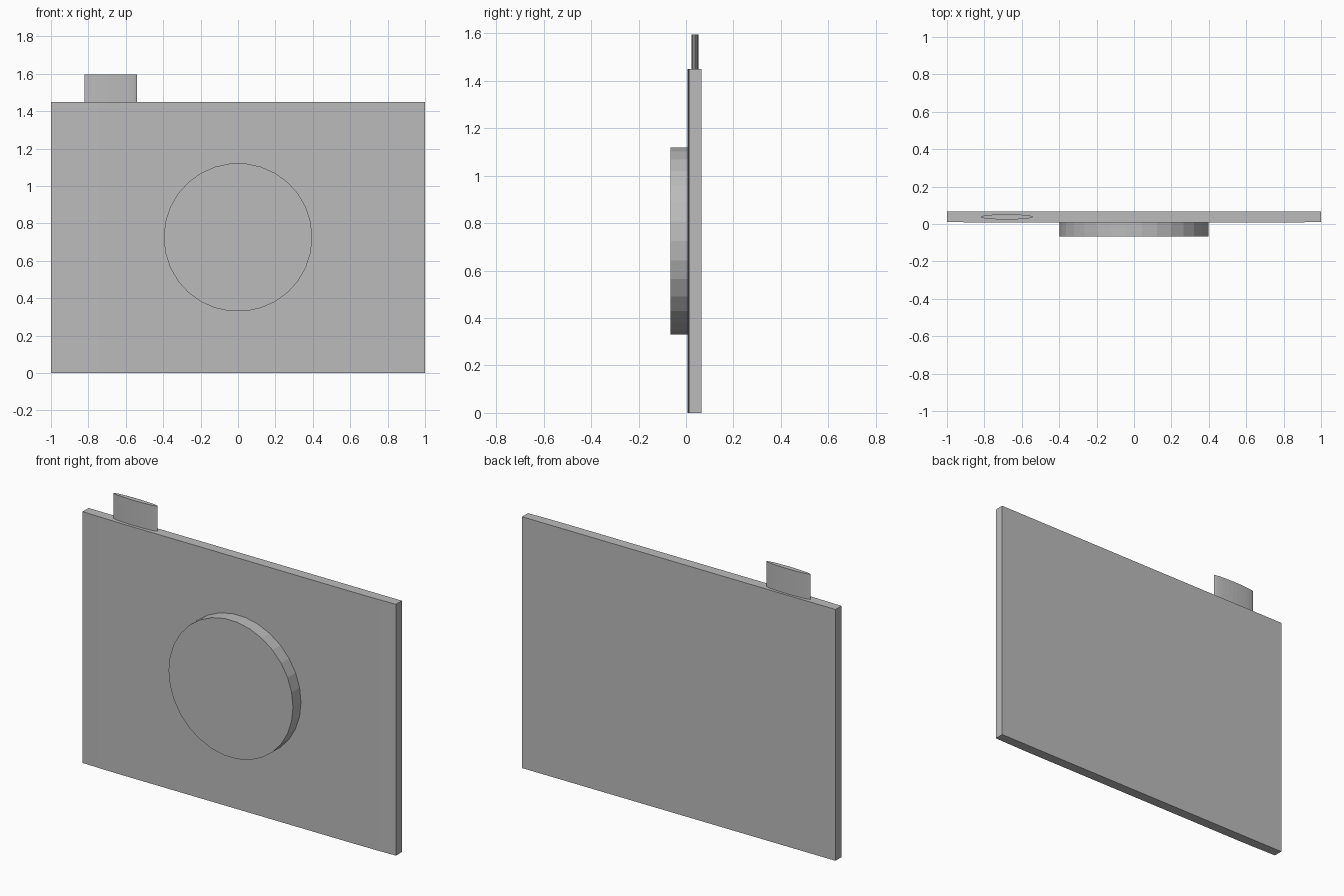
import bpy, bmesh, math
from mathutils import Vector

if "Cube" in bpy.data.objects:
    bpy.data.objects.remove(bpy.data.objects["Cube"])

grey = bpy.data.materials.new("plain grey")
grey.diffuse_color = (0.5, 0.5, 0.5, 1)
grey.use_nodes = True
grey.node_tree.nodes["Principled BSDF"].inputs["Base Color"].default_value = grey.diffuse_color


def extrude(name, points, direction, inset=0):
    """Extrude a flat outline; optionally inset its far cap."""
    bm = bmesh.new()
    base = bm.faces.new([bm.verts.new(p) for p in points])
    result = bmesh.ops.extrude_face_region(bm, geom=[base], use_keep_orig=True)
    verts = [g for g in result["geom"] if isinstance(g, bmesh.types.BMVert)]
    cap = [g for g in result["geom"] if isinstance(g, bmesh.types.BMFace)]
    bmesh.ops.translate(bm, verts=verts, vec=Vector(direction))
    bmesh.ops.recalc_face_normals(bm, faces=bm.faces[:])
    if inset:
        bmesh.ops.inset_region(bm, faces=cap, thickness=inset)
    mesh = bpy.data.meshes.new(name)
    bm.to_mesh(mesh)
    bm.free()
    mesh.materials.append(grey)
    obj = bpy.data.objects.new(name, mesh)
    bpy.context.collection.objects.link(obj)
    return obj


# Thin camera body with a very slightly bowed front
half = [(0.75, 0.007), (0.9, 0.009), (1.0, 0.012), (1.0, 0.066)]
outline = half + [(-x, y) for x, y in reversed(half)]
extrude("camera_body", [(x, y, 0) for x, y in outline], (0, 0, 1.45))

# Round lens with a flush rim ring
N = 30
ring = [2 * math.pi * i / N for i in range(N)]
extrude("lens",
        [(0.397 * math.cos(a), 0.007, 0.725 + 0.397 * math.sin(a)) for a in ring],
        (0, -0.073, 0), inset=0.065)

# Flattened oval shutter button
extrude("shutter_button",
        [(-0.68 + 0.14 * math.cos(a), 0.038 + 0.014 * math.sin(a), 1.45) for a in ring],
        (0, 0, 0.145))
